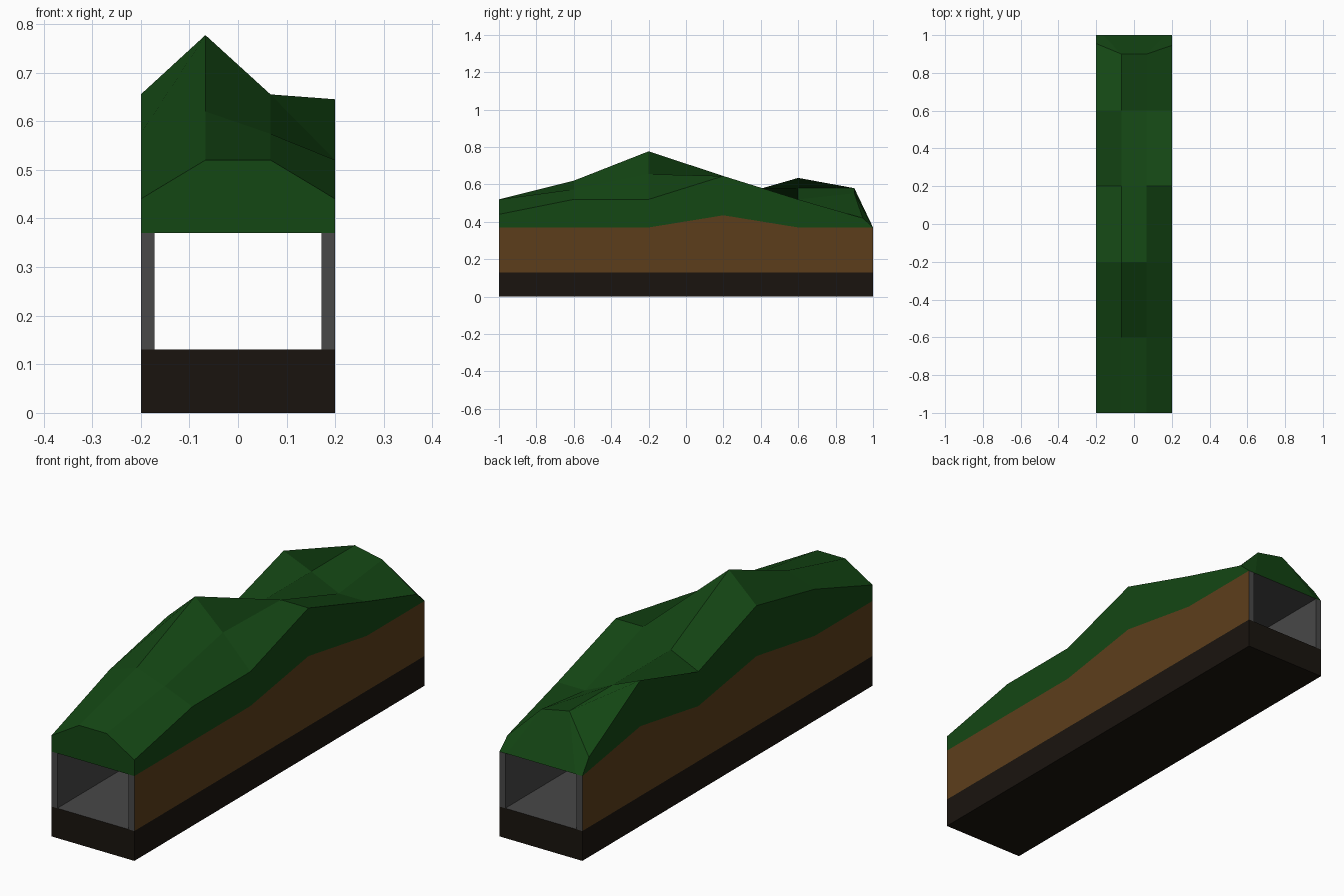
import bpy

if "Cube" in bpy.data.objects:
    bpy.data.objects.remove(bpy.data.objects["Cube"])

W, T, FLOOR, ROOF = 0.2, 0.172, 0.13, 0.37


def material(name, color):
    m = bpy.data.materials.new(name)
    m.diffuse_color = (*color, 1)
    m.use_nodes = True
    m.node_tree.nodes["Principled BSDF"].inputs["Base Color"].default_value = m.diffuse_color
    return m


def build(name, verts, faces, mat):
    me = bpy.data.meshes.new(name)
    me.from_pydata(verts, [], faces)
    me.materials.append(mat)
    ob = bpy.data.objects.new(name, me)
    bpy.context.collection.objects.link(ob)
    return ob


def strip_faces(lower, upper, flip):
    """Quads joining two equally long point rows."""
    n = len(lower)
    faces = [(i, i + 1, n + i + 1, n + i) for i in range(n - 1)]
    return [f[::-1] for f in faces] if flip else faces


grass = material("grass", (0.007, 0.063, 0.007))
soil = material("soil", (0.108, 0.048, 0.011))
track_bed = material("track_bed", (0.010, 0.007, 0.0045))
stone = material("stone", (0.065, 0.065, 0.065))

# Base slab, open on top where the tunnel floor covers it
v = [(x, y, z) for z in (0, FLOOR) for x, y in ((-W, -1), (W, -1), (W, 1), (-W, 1))]
build("base", v, [(3, 2, 1, 0)] + [(i, (i + 1) % 4, (i + 1) % 4 + 4, i + 4) for i in range(4)],
      track_bed)

# Tunnel lining: square tube with wall ends at both mouths
ring = [(-T, FLOOR), (T, FLOOR), (T, ROOF), (-T, ROOF)]
corner = [(-W, FLOOR), (W, FLOOR), (W, ROOF), (-W, ROOF)]
v = [(x, y, z) for y in (-1, 1) for x, z in ring + corner]
f = [(i, (i + 1) % 4, (i + 1) % 4 + 8, i + 8) for i in range(4)]
f += [(4, 0, 3, 7), (1, 5, 6, 2), (15, 11, 8, 12), (10, 14, 13, 9)]
build("tunnel_lining", v, f, stone)

# Hill cross-sections, front to back: four heights across each row
xs = (-W, -0.067, 0.067, W)
heights = [
    (-1.0, (0.44, 0.52, 0.52, 0.44)),
    (-0.6, (0.574, 0.62, 0.574, 0.52)),
    (-0.2, (0.655, 0.777, 0.655, 0.52)),
    (0.2, (0.52, 0.58, 0.645, 0.645)),
    (0.6, (0.635, 0.58, 0.52, 0.52)),
]
rows = [[(x, y, z) for x, z in zip(xs, hs)] for y, hs in heights]
# Back shoulder and the sloped face above the rear mouth
rows.append([(-W, 0.955, 0.435), (-0.067, 0.9, 0.58), (0.067, 0.9, 0.553), (W, 0.945, 0.42)])
rows.append([(-W, 1, ROOF), (-0.165, 1, ROOF), (0.165, 1, ROOF), (W, 1, ROOF)])
v = [p for r in rows for p in r]
f = [(4 * r + c, 4 * r + c + 1, 4 * r + c + 5, 4 * r + c + 4)
     for r in range(len(rows) - 1) for c in range(3)]
# Front face above the mouth
n = len(v)
v += [(-W, -1, ROOF), (W, -1, ROOF)]
f.append((n, n + 1, 3, 2, 1, 0))
build("hill_top", v, f, grass)

# Side walls: soil up to a wavy line, grass from there to the hill edge
soil_lines = {"left": (0, (0.37, 0.37, 0.435, 0.37, 0.435, 0.377, 0.37)),
              "right": (3, (0.37, 0.37, 0.37, 0.435, 0.37, 0.37, 0.37))}
for side, (col, line) in soil_lines.items():
    edge = [r[col] for r in rows]
    mid = [(x, y, z) for (x, y, _), z in zip(edge, line)]
    foot = [(x, y, FLOOR) for x, y, _ in edge]
    flip = side == "left"
    build(side + "_soil_wall", foot + mid, strip_faces(foot, mid, flip), soil)
    # the grass band closes to a point at the back
    k = len(mid) - 1
    faces = strip_faces(mid[:k], edge[:k], flip)
    tip = (k - 1, 2 * k, 2 * k - 1)
    faces.append(tip[::-1] if flip else tip)
    build(side + "_grass_bank", mid[:k] + edge[:k] + [edge[k]], faces, grass)
